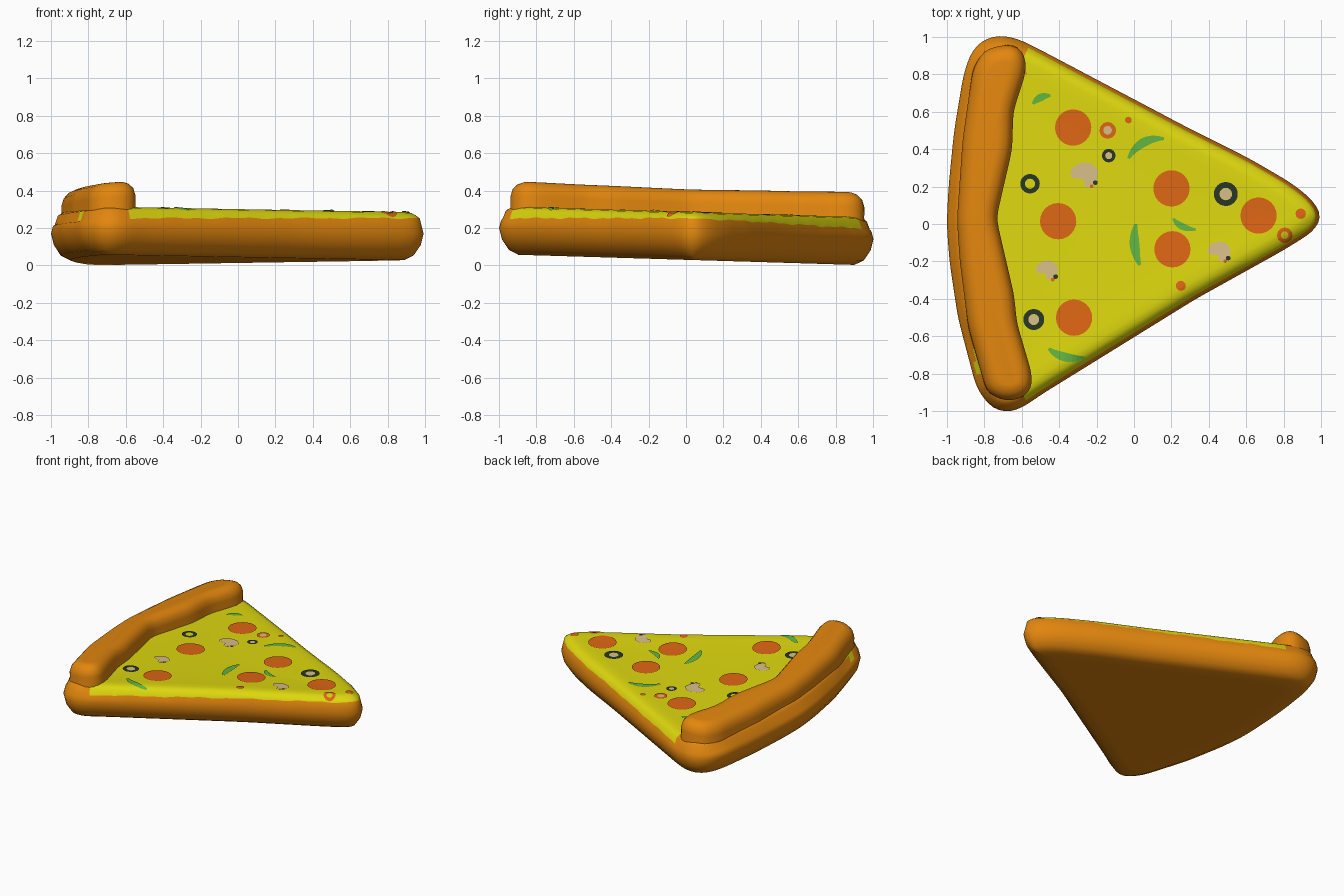
import bpy, bmesh, math
from mathutils import Vector
from mathutils.bvhtree import BVHTree

if "Cube" in bpy.data.objects:
    bpy.data.objects.remove(bpy.data.objects["Cube"])


def material(name, rgb):
    m = bpy.data.materials.new(name)
    lin = [((c / 255 + 0.055) / 1.055) ** 2.4 if c > 10 else c / 3294 for c in rgb]
    m.diffuse_color = (*lin, 1)
    m.use_nodes = True
    m.node_tree.nodes["Principled BSDF"].inputs["Base Color"].default_value = m.diffuse_color
    return m


CRUST = material("baked crust", (226, 134, 14))
CHEESE = material("cheese yellow", (222, 216, 14))
RED = material("sausage red", (222, 102, 20))
GREEN = material("pepper green", (98, 182, 66))
BLACK = material("olive black", (40, 54, 40))
BEIGE = material("mushroom beige", (216, 190, 136))


def tilt(x, y, h):
    return (x, y, h + 0.03 - 0.03 * y)      # whole slice leans slightly


def smooth(p, n):
    for _ in range(n):
        p = [p[i - 1] * 0.25 + p[i] * 0.5 + p[(i + 1) % len(p)] * 0.25 for i in range(len(p))]
    return p


def resample(points, n, passes):
    # evenly spaced, softened closed outline
    pts = [Vector(p) for p in points]
    seg = [(pts[(i + 1) % len(pts)] - pts[i]).length for i in range(len(pts))]
    step, out = sum(seg) / n, []
    i, start = 0, 0.0
    for k in range(n):
        while k * step > start + seg[i] and i < len(pts) - 1:
            start += seg[i]
            i += 1
        out.append(pts[i].lerp(pts[(i + 1) % len(pts)], (k * step - start) / seg[i]))
    return smooth(out, passes)


def inset(p, d):
    # clockwise outline: interior lies on the right of the tangent
    n, out = len(p), []
    for i in range(n):
        t = (p[(i + 1) % n] - p[i - 1]).normalized()
        out.append(p[i] + Vector((t.y, -t.x)) * d)
    return smooth(out, int(d * 40))


def finish(name, bm, mats):
    bmesh.ops.recalc_face_normals(bm, faces=bm.faces)
    me = bpy.data.meshes.new(name)
    bm.to_mesh(me)
    for m in mats:
        me.materials.append(m)
    for f in me.polygons:
        f.use_smooth = True
    ob = bpy.data.objects.new(name, me)
    bpy.context.collection.objects.link(ob)
    return ob


def loft(outline, levels, height, mat_rule):
    # stack of inset / scaled copies of the outline, capped at both ends
    bm = bmesh.new()
    rings, c, n = [], Vector((-0.25, 0)), len(outline)
    for k, (d, h, s) in enumerate(levels):
        ring = [c + (q - c) * s for q in inset(outline, d)]
        rings.append([bm.verts.new(tilt(q.x, q.y, height(k, h, q))) for q in ring])
    for k in range(len(rings) - 1):
        a, b = rings[k], rings[k + 1]
        for i in range(n):
            j = (i + 1) % n
            f = bm.faces.new((a[i], a[j], b[j], b[i]))
            f.material_index = mat_rule(k, f.calc_center_median())
    bm.faces.new(rings[0])
    f = bm.faces.new(rings[-1])
    f.material_index = mat_rule(len(rings), f.calc_center_median())
    return bm


# Slice body: dough sides and base, cheese on top
slice_outline = resample([
    (-0.72, 1.01), (-0.62, 0.99), (-0.51, 0.935), (0.295, 0.51), (0.615, 0.35), (0.83, 0.225),
    (0.93, 0.15), (0.99, 0.08), (1.005, 0.03), (0.96, -0.04), (0.786, -0.147), (0.33, -0.40),
    (-0.51, -0.92), (-0.60, -0.985), (-0.68, -1.01), (-0.76, -0.985), (-0.84, -0.88),
    (-0.94, -0.5), (-0.985, -0.2), (-1.0, 0.0), (-0.99, 0.2), (-0.96, 0.5), (-0.91, 0.8),
    (-0.87, 0.92), (-0.81, 0.985)], 180, 3)
EDGE = 6      # level where the cheese begins
body_levels = [(0.10, 0, 0.85), (0.10, 0, 1), (0.05, 0.025, 1), (0.015, 0.08, 1), (0, 0.14, 1),
               (0.01, 0.18, 1), (0.02, 0.21, 1), (0.035, 0.235, 1), (0.06, 0.25, 1),
               (0.09, 0.256, 1), (0.10, 0.253, 0.92), (0.10, 0.249, 0.7), (0.10, 0.246, 0.4),
               (0.10, 0.245, 0.1)]


def body_height(k, h, q):
    if k == EDGE:
        return h - 0.005 + 0.018 * q.x + 0.005 * math.sin(q.x * 31) * math.sin(q.x * 13)
    return h


def body_mat(k, c):
    return int(k >= EDGE and (c.x > -0.58 or (abs(c.y) < 0.8 and c.x > -0.85)))


bm = loft(slice_outline, body_levels, body_height, body_mat)
surface = BVHTree.FromBMesh(bm)
finish("slice_body", bm, [CRUST, CHEESE])

# Raised crust roll along the back
roll_outline = resample([
    (-0.68, 0.96), (-0.61, 0.945), (-0.575, 0.88), (-0.58, 0.8), (-0.645, 0.6), (-0.65, 0.4),
    (-0.735, 0.03), (-0.64, -0.38), (-0.625, -0.53), (-0.545, -0.8), (-0.545, -0.88),
    (-0.60, -0.935), (-0.70, -0.945), (-0.785, -0.90), (-0.885, -0.55), (-0.93, -0.2),
    (-0.945, 0.02), (-0.915, 0.45), (-0.86, 0.83), (-0.80, 0.93)], 130, 2)
roll_levels = [(0.01, 0.15, 1), (-0.01, 0.21, 1), (0.002, 0.25, 1), (0, 0.31, 1), (0.012, 0.35, 1),
               (0.035, 0.376, 1), (0.065, 0.388, 1), (0.08, 0.39, 1)]
finish("crust_roll", loft(roll_outline, roll_levels,
                          lambda k, h, q: h + (0.08 * (q.x + 0.64) if h > 0.3 else 0),
                          lambda k, c: 0), [CRUST])


# Toppings: thin plates laid on the cheese
def drop(bm, x, y, lift):
    hit = surface.ray_cast(Vector((x, y, 2)), Vector((0, 0, -1)))[0]
    return bm.verts.new((x, y, (hit.z if hit else 0.25) + lift))


def plate(name, outer, mat, lift=0.005, hole=0.0):
    # band rings from rim to centre; stops early when there is a hole
    bm = bmesh.new()
    n = len(outer)
    cx, cy = sum(p[0] for p in outer) / n, sum(p[1] for p in outer) / n
    rings = []
    for s in (1, (1 + hole) / 2, hole or 0.1):
        rings.append([drop(bm, cx + (x - cx) * s, cy + (y - cy) * s, lift) for x, y in outer])
    for a, b in zip(rings, rings[1:]):
        for i in range(n):
            bm.faces.new((a[i], a[(i + 1) % n], b[(i + 1) % n], b[i]))
    if not hole:
        bm.faces.new(rings[-1])
    for f in bm.faces:
        f.normal_update()
        if f.normal.z < 0:
            f.normal_flip()
    me = bpy.data.meshes.new(name)
    bm.to_mesh(me)
    me.materials.append(mat)
    bpy.context.collection.objects.link(bpy.data.objects.new(name, me))


def circle(x, y, r, n=24):
    return [(x + r * math.cos(math.tau * i / n), y + r * math.sin(math.tau * i / n)) for i in range(n)]


def strip(name, a, b, c, w):
    # tapered curved sliver through three points
    a, b, c = Vector(a), Vector(b), Vector(c)
    ctrl = b * 2 - (a + c) / 2
    bm, prev = bmesh.new(), None
    for i in range(11):
        t = i / 10
        p = a * (1 - t) ** 2 + ctrl * 2 * t * (1 - t) + c * t * t
        d = ((ctrl - a) * (1 - t) + (c - ctrl) * t).normalized()
        o = Vector((-d.y, d.x)) * w * (0.3 + 0.7 * math.sin(math.pi * t))
        row = [drop(bm, *(p + o), 0.005), drop(bm, *(p - o), 0.005)]
        if prev:
            bm.faces.new((prev[0], prev[1], row[1], row[0]))
        prev = row
    me = bpy.data.meshes.new(name)
    bm.to_mesh(me)
    me.materials.append(GREEN)
    bpy.context.collection.objects.link(bpy.data.objects.new(name, me))


for x, y in [(-.325, .515), (-.405, .015), (.2, .19), (.205, -.135), (-.32, -.5), (.665, .045)]:
    plate("sausage_slice", circle(x, y, 0.097), RED)
for x, y, r, hole in [(-.14, .5, .045, .5), (.805, -.06, .042, .5), (-.03, .555, .018, 0),
                      (.89, .055, .028, 0), (.25, -.33, .027, 0)]:
    plate("red_bit", circle(x, y, r, 12), RED, hole=hole)
plate("red_bit_centre", circle(-.14, .5, .024, 12), BEIGE)
for x, y, r in [(-.555, .215, .052), (.49, .16, .064), (-.535, -.51, .056), (-.135, .365, .036)]:
    plate("olive_ring", circle(x, y, r), BLACK, hole=0.52)
    plate("olive_centre", circle(x, y, r * 0.5, 12), BEIGE if r != .052 else CHEESE, 0.004)

# Mushrooms: cap with a short stem, plus dark specks
for x, y, s in [(-.265, .26, .078), (-.465, -.25, .062), (.455, -.15, .064)]:
    shape = [(-1, .2), (-.7, .65), (-.1, .9), (.5, .8), (.95, .3), (.9, -.1), (.75, -.7),
             (.1, -.85), (-.1, -.25), (-.8, -.2)]
    plate("mushroom", [(x + u * s, y + v * s) for u, v in shape], BEIGE)
    plate("mushroom_speck", circle(x + .75 * s, y - .5 * s, .013, 10), BLACK, 0.008)
    plate("red_speck", circle(x + .5 * s, y - .75 * s, .010, 10), RED, 0.008)

for a, b, c, w in [((-.54, .64), (-.5, .675), (-.445, .685), .02),
                   ((-.03, .35), (.05, .435), (.16, .455), .024),
                   ((.01, .0), (.003, -.11), (.03, -.22), .026),
                   ((.21, .03), (.255, -.012), (.33, -.03), .018),
                   ((-.455, -.665), (-.37, -.71), (-.26, -.715), .024)]:
    strip("pepper_strip", a, b, c, w)
